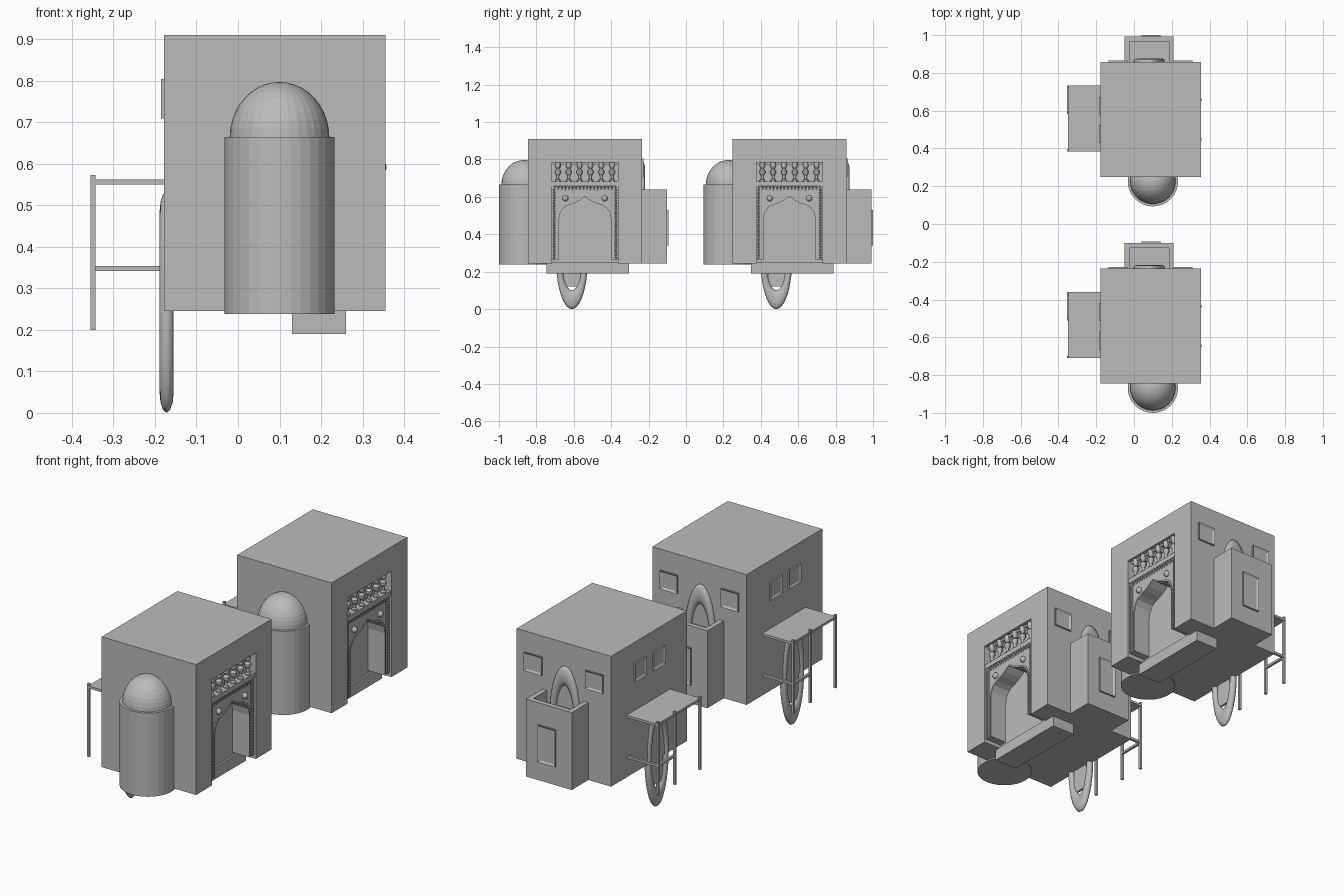
import bpy, bmesh, math
from mathutils import Matrix, Vector

cube = bpy.data.objects.get("Cube")
if cube:
    bpy.data.objects.remove(cube)

stone = bpy.data.materials.new("grey stone")
stone.use_nodes = True
GREY = (0.5, 0.5, 0.5, 1)
stone.diffuse_color = GREY
stone.node_tree.nodes["Principled BSDF"].inputs["Base Color"].default_value = GREY
parts = []


def finish(name, bm, smooth=False):
    bmesh.ops.recalc_face_normals(bm, faces=bm.faces)
    mesh = bpy.data.meshes.new(name)
    bm.to_mesh(mesh)
    bm.free()
    mesh.materials.append(stone)
    for p in mesh.polygons:
        p.use_smooth = smooth
    ob = bpy.data.objects.new(name, mesh)
    bpy.context.collection.objects.link(ob)
    parts.append(ob)


def add_box(bm, x, y, z):
    size = Vector((x[1] - x[0], y[1] - y[0], z[1] - z[0]))
    mid = Vector((sum(x), sum(y), sum(z))) / 2
    bmesh.ops.create_cube(bm, size=1, matrix=Matrix.Translation(mid) @ Matrix.Diagonal(size).to_4x4())


def boxes(name, *specs):
    bm = bmesh.new()
    for s in specs:
        add_box(bm, *s)
    finish(name, bm)


def prism(name, outline, x0, x1):
    """Extrude a (y, z) outline along x."""
    bm = bmesh.new()
    face = bm.faces.new([bm.verts.new((x0, y, z)) for y, z in outline])
    out = bmesh.ops.extrude_face_region(bm, geom=[face])["geom"]
    bmesh.ops.translate(bm, vec=(x1 - x0, 0, 0), verts=[v for v in out if isinstance(v, bmesh.types.BMVert)])
    finish(name, bm)


def lathe(bm, profile, centre, steps):
    """Spin an (r, z) profile around a vertical axis."""
    cx, cy = centre
    verts = [bm.verts.new((cx + r, cy, z)) for r, z in profile]
    edges = [bm.edges.new(pair) for pair in zip(verts, verts[1:])]
    bmesh.ops.spin(bm, geom=verts + edges, cent=(cx, cy, 0), axis=(0, 0, 1), angle=math.tau, steps=steps)
    bmesh.ops.remove_doubles(bm, verts=bm.verts, dist=1e-5)


def window(name, centre, w, h, turn, depth=0.008):
    """Raised frame around a sunken pane, facing +y before turning."""
    bm = bmesh.new()
    add_box(bm, (-w / 2, w / 2), (-0.01, depth), (-h / 2, h / 2))
    front = max(bm.faces, key=lambda f: f.calc_center_median().y)
    bmesh.ops.inset_region(bm, faces=[front], thickness=0.014)
    bmesh.ops.translate(bm, vec=(0, -depth * 0.8, 0), verts=front.verts)
    bmesh.ops.transform(bm, matrix=Matrix.Translation(centre) @ Matrix.Rotation(turn, 4, "Z"), verts=bm.verts)
    finish(name, bm)


def oval_ring(name, centre, turn):
    """Tall elliptical ring lying in the yz plane before turning."""
    bm = bmesh.new()
    n, m = 40, 12
    rings = []
    for i in range(n):
        a = math.tau * i / n
        ring = []
        for j in range(m):
            b = math.tau * j / m
            r = 0.069 + 0.016 * math.cos(b)
            ring.append(bm.verts.new((0.017 * math.sin(b), r * math.cos(a), 3.14 * r * math.sin(a))))
        rings.append(ring)
    for i in range(n):
        p, q = rings[i], rings[(i + 1) % n]
        for j in range(m):
            k = (j + 1) % m
            bm.faces.new((p[j], p[k], q[k], q[j]))
    bmesh.ops.transform(bm, matrix=Matrix.Translation(centre) @ Matrix.Rotation(turn, 4, "Z"), verts=bm.verts)
    finish(name, bm, True)


# Main block, with a deep portal niche on the +x side
FRONT, BACK, LEFT, RIGHT = -0.845, -0.235, 0.355, -0.178
BASE, TOP, NICHE = 0.245, 0.91, 0.25
MID = -0.54
boxes("main_block", ((RIGHT, NICHE), (FRONT, BACK), (BASE, TOP)))
prism("portal_surround", [(FRONT, BASE), (-0.717, BASE), (-0.717, 0.785), (-0.363, 0.785),
                          (-0.363, BASE), (BACK, BASE), (BACK, TOP), (FRONT, TOP)], NICHE, LEFT)
boxes("entry_step", ((0.13, 0.26), (-0.745, -0.305), (0.19, 0.25)))

# Arched panel: half an opening outline, mirrored
half = [(0.139, 0.265), (0.139, 0.48), (0.132, 0.515), (0.115, 0.542), (0.09, 0.556),
        (0.06, 0.566), (0.03, 0.58), (0, 0.602)]
arch = [(MID - y, z) for y, z in half] + [(MID + y, z) for y, z in reversed(half[:-1])]
prism("arch_panel", arch + [(-0.363, 0.265), (-0.363, 0.66), (-0.717, 0.66), (-0.717, 0.265)], NICHE, 0.34)
trim = [(y + (0.006 if y > 0 else 0), z + 0.007) for y, z in half]
trim[0] = (trim[0][0], 0.265)
rim = [(MID - y, z) for y, z in trim] + [(MID + y, z) for y, z in reversed(trim[:-1])]
prism("arch_trim", arch + rim[::-1], 0.33, 0.345)

# Rosettes, side bead columns and hanging teeth
bm = bmesh.new()
for s in (-1, 1):
    bmesh.ops.create_uvsphere(bm, u_segments=16, v_segments=8, radius=0.016,
                              matrix=Matrix.Translation((0.342, MID + s * 0.105, 0.592)))
finish("rosettes", bm, True)
boxes("side_strips", *[((0.33, 0.345), (MID + s * 0.165 - 0.011, MID + s * 0.165 + 0.011), (0.265, 0.66))
                       for s in (-1, 1)])
bm = bmesh.new()
for s in (-1, 1):
    for i in range(26):
        bmesh.ops.create_icosphere(bm, subdivisions=1, radius=0.007,
                                   matrix=Matrix.Translation((0.345, MID + s * 0.165, 0.275 + i * 0.0145)))
finish("side_beads", bm)
bm = bmesh.new()
for i in range(18):
    bmesh.ops.create_cone(bm, segments=8, radius1=0.0085, radius2=0.001, depth=0.026, cap_ends=True,
                          matrix=Matrix.Translation((0.343, MID - 0.162 + i * 0.0191, 0.648))
                          @ Matrix.Rotation(math.pi, 4, "X"))
finish("hanging_teeth", bm)

# Frieze above the arch: ledge, back wall and turned balusters with arched heads
boxes("frieze_ledge", ((NICHE, 0.35), (-0.717, -0.363), (0.658, 0.683)))
boxes("frieze_wall", ((NICHE, 0.31), (-0.717, -0.363), (0.68, 0.79)))
bm = bmesh.new()
for i in range(6):
    lathe(bm, [(0, 0.68), (0.014, 0.68), (0.014, 0.69), (0.007, 0.695), (0.007, 0.712), (0.016, 0.728),
               (0.016, 0.738), (0.007, 0.75), (0.014, 0.762), (0.014, 0.79)], (0.332, MID - 0.145 + i * 0.058), 12)
finish("frieze_balusters", bm)
bays = [(-0.717, 0.786)]
for i in range(7):
    c = MID - 0.174 + i * 0.058
    bays += [(c + 0.022 * math.cos(a), 0.755 + 0.02 * math.sin(a))
             for a in [math.pi * (1 - k / 6) for k in range(7)] if -0.717 < c + 0.022 * math.cos(a) < -0.363]
prism("frieze_arches", bays + [(-0.363, 0.786)], 0.305, 0.335)

# Round tower with dome on the front
CENTRE = (0.1, -0.867)
bm = bmesh.new()
lathe(bm, [(0, 0.238), (0.133, 0.238), (0.133, 0.665), (0, 0.665)], CENTRE, 32)
finish("tower", bm)
bm = bmesh.new()
lathe(bm, [(0.12 * math.cos(a), 0.664 + 0.133 * math.sin(a))
           for a in [math.pi / 2 * k / 10 for k in range(11)]], CENTRE, 32)
finish("tower_dome", bm)

# Balcony on the back
boxes("balcony_base", ((-0.05, 0.21), (-0.24, -0.101), (BASE, 0.58)))
boxes("balcony_parapet", ((-0.05, -0.025), (-0.24, -0.101), (0.58, 0.64)),
      ((0.185, 0.21), (-0.24, -0.101), (0.58, 0.64)), ((-0.025, 0.185), (-0.126, -0.101), (0.58, 0.64)))
window("balcony_window", (0.09, -0.101, 0.435), 0.1, 0.19, 0)
oval_ring("balcony_door_ring", (0.08, BACK, 0.525), math.pi / 2)

# Wall windows
for i, x in enumerate((-0.085, 0.26)):
    window("back_window_%d" % i, (x, BACK, 0.757), 0.1, 0.095, 0)
for i, y in enumerate((-0.467, -0.617)):
    window("side_window_%d" % i, (RIGHT, y, 0.757), 0.095, 0.095, math.pi / 2)

# Side entrance: oval ring, door, canopy, posts and rails
oval_ring("side_door_ring", (-0.172, -0.61, 0.267), 0)
boxes("side_door", ((-0.178, -0.166), (-0.655, -0.565), (0.12, 0.42)))
boxes("canopy", ((-0.35, RIGHT), (-0.71, -0.36), (0.55, 0.562)))
boxes("canopy_posts", *[((-0.355, -0.343), (y - 0.006, y + 0.006), (0.2, 0.573)) for y in (-0.367, -0.505, -0.704)])
boxes("porch_rails", ((-0.35, RIGHT), (-0.373, -0.361), (0.342, 0.354)),
      ((-0.355, -0.343), (-0.505, -0.367), (0.342, 0.354)))

# Second identical building behind the first
for ob in list(parts):
    twin = ob.copy()
    twin.name = "second_" + ob.name
    twin.location.y += 1.093
    bpy.context.collection.objects.link(twin)
